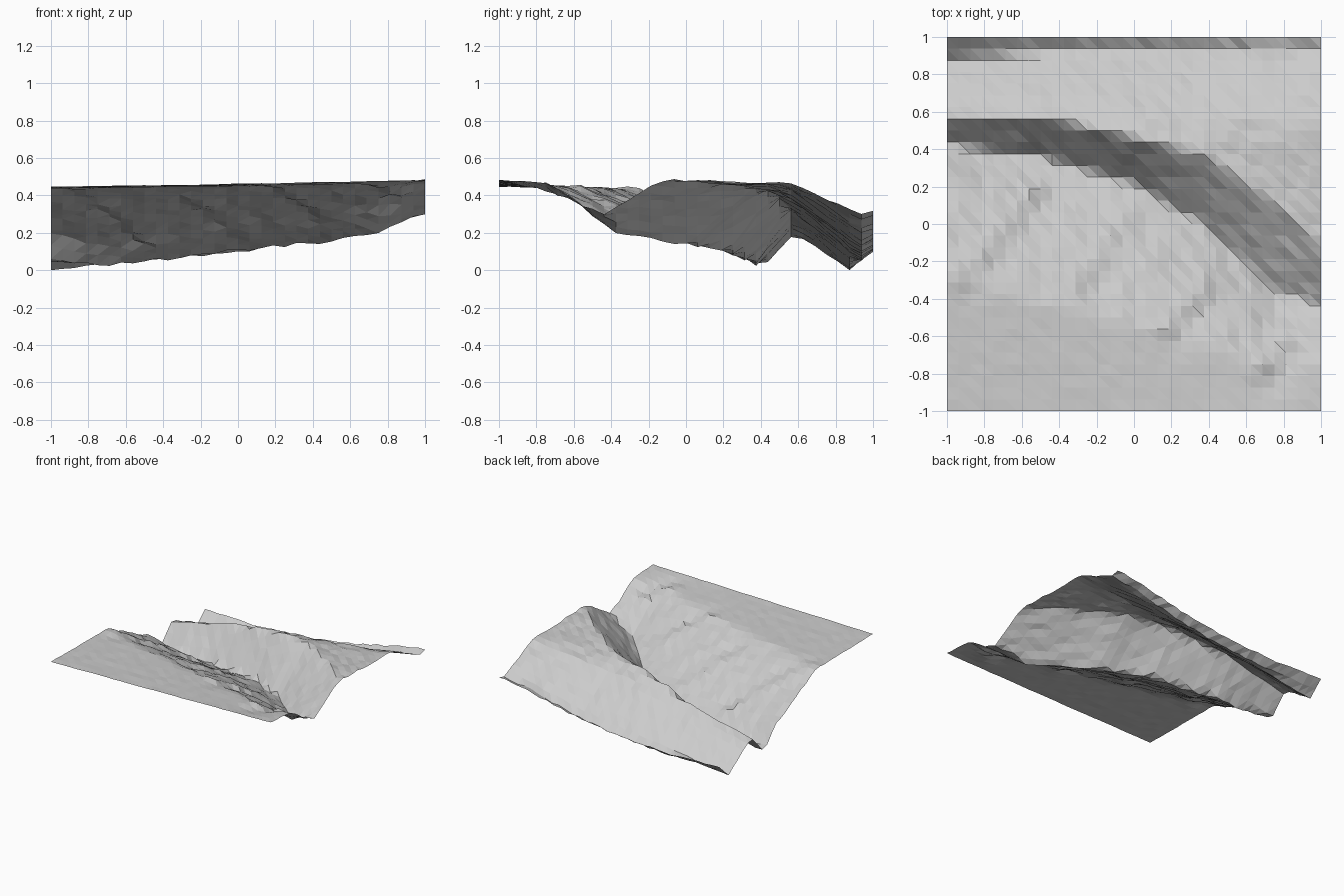
import bpy, random
from math import exp
from mathutils import Vector

if "Cube" in bpy.data.objects:
    bpy.data.objects.remove(bpy.data.objects["Cube"])

random.seed(4)
N = 32  # grid cells per side

# Cross-sections along x: rim edge, two slope points, valley, ridge, shoulder, trough, back (y, z)
SECTIONS = [
    (-1.0, [(-1, .455), (-.26, .445), (.05, .29), (.27, .19), (.41, .02), (.58, .20), (.70, .13), (.87, .01), (1, .12)]),
    (-.5, [(-1, .462), (-.42, .45), (-.10, .30), (.15, .16), (.36, .045), (.57, .31), (.72, .21), (.92, .05), (1, .11)]),
    (0.0, [(-1, .47), (-.55, .455), (-.20, .31), (0, .20), (.22, .105), (.46, .43), (.60, .36), (.93, .10), (1, .15)]),
    (.4, [(-1, .478), (-.65, .46), (-.35, .32), (-.20, .23), (-.02, .145), (.36, .46), (.55, .41), (.93, .17), (1, .21)]),
    (.75, [(-1, .485), (-.78, .46), (-.58, .36), (-.48, .28), (-.36, .205), (.12, .48), (.55, .45), (.92, .26), (1, .29)]),
    (1.0, [(-1, .49), (-.77, .48), (-.65, .43), (-.55, .35), (-.43, .31), (-.13, .49), (.56, .47), (.94, .31), (1, .33)]),
]

# Small gullies running down the long slope: start and end
GULLIES = [((-.88, -.3), (-.48, .18)), ((-.25, -.3), (0, 0)),
           ((.2, -.58), (.42, -.35)), ((.7, -.8), (.85, -.65))]


def section_at(x):
    for (x0, a), (x1, b) in zip(SECTIONS, SECTIONS[1:]):
        if x <= x1:
            t = (x - x0) / (x1 - x0)
            return [Vector(p).lerp(Vector(q), t) for p, q in zip(a, b)]


def gully(x, y):
    total = 0
    for a, b in GULLIES:
        a, b = Vector(a), Vector(b)
        d = b - a
        t = min(1, max(0, (Vector((x, y)) - a).dot(d) / d.length_squared))
        off = Vector((x, y)) - (a + d * t)
        side = (d.x * off.y - d.y * off.x) / d.length
        total += .45 * side * exp(-(off.length / .08) ** 2)
    return total


def height(x, y):
    pts = section_at(x)
    for p, q in zip(pts, pts[1:]):
        if y <= q.x + 1e-6:
            z = p.y + (q.y - p.y) * (y - p.x) / (q.x - p.x)
            break
    rough = .002 if y < pts[1].x else .008
    return max(.0, z + gully(x, y) + random.uniform(-rough, rough))


# Terrain sheet, triangulated along one diagonal
verts = []
for j in range(N + 1):
    for i in range(N + 1):
        x, y = -1 + 2 * i / N, -1 + 2 * j / N
        verts.append((x, y, height(x, y)))
faces = []
for j in range(N):
    for i in range(N):
        a = j * (N + 1) + i
        b, c, d = a + 1, a + N + 2, a + N + 1
        faces += [(a, b, d), (b, c, d)]
low = min(v[2] for v in verts)
mesh = bpy.data.meshes.new("valley_terrain")
mesh.from_pydata([(x, y, z - low) for x, y, z in verts], [], faces)
terrain = bpy.data.objects.new("valley_terrain", mesh)
bpy.context.collection.objects.link(terrain)
